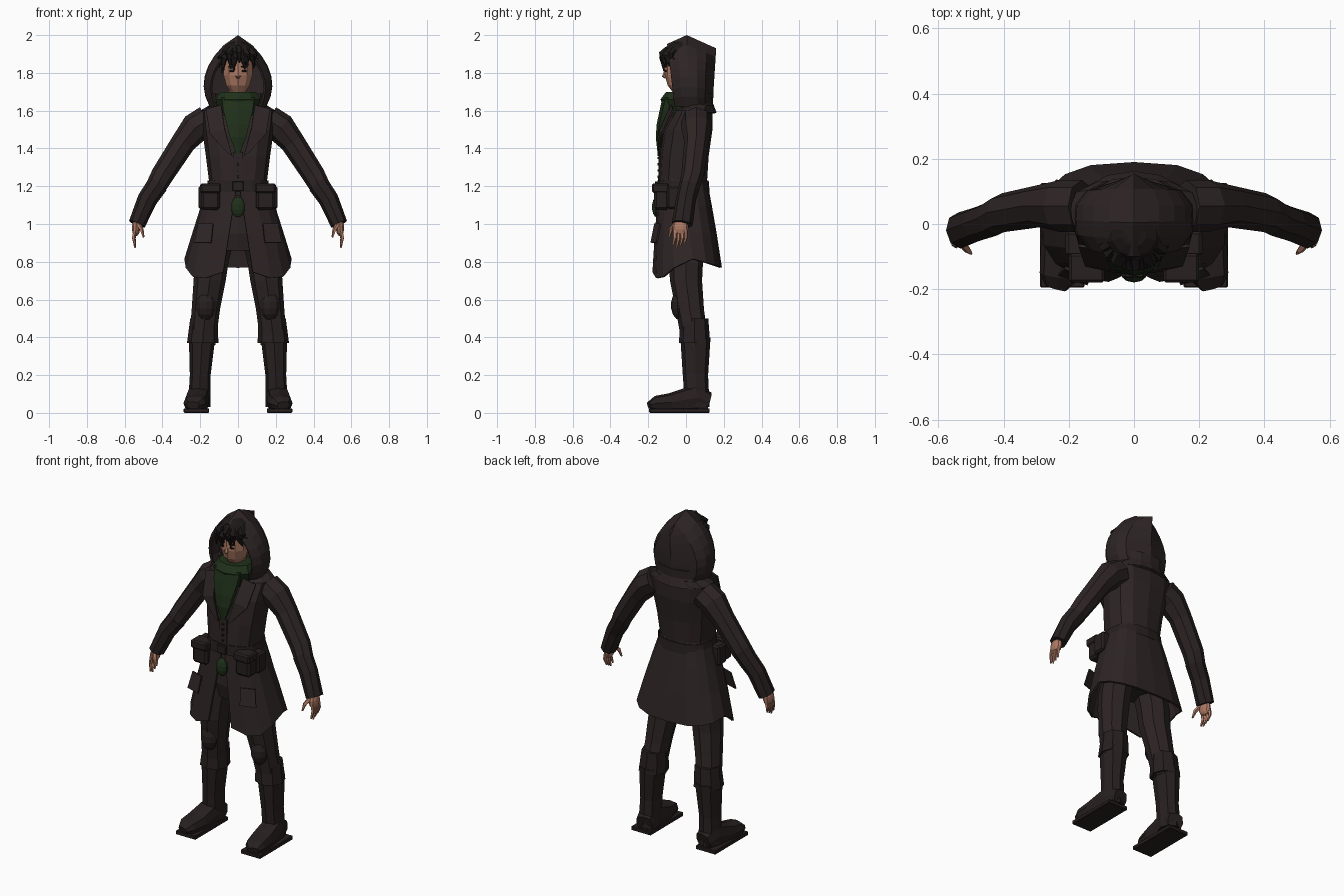
import bpy, bmesh, math, random
from mathutils import Vector

if "Cube" in bpy.data.objects:
    bpy.data.objects.remove(bpy.data.objects["Cube"])
random.seed(4)
X, Y, Z = Vector((1, 0, 0)), Vector((0, 1, 0)), Vector((0, 0, 1))


def material(name, *color):
    mat = bpy.data.materials.new(name)
    mat.use_nodes = True
    mat.diffuse_color = (*color, 1)
    shader = mat.node_tree.nodes["Principled BSDF"]
    shader.inputs["Base Color"].default_value = (*color, 1)
    return mat


cloth = material("dark brown cloth", .027, .018, .018)
leather = material("dark leather", .021, .014, .014)
black = material("black hair", .012, .009, .009)
green = material("forest green scarf", .014, .03, .01)
skin = material("skin", .43, .2, .13)


def finish(name, bm, mat, mirror=False, thickness=0):
    """Turn a bmesh into an object with optional mirror and thickness."""
    bmesh.ops.remove_doubles(bm, verts=bm.verts, dist=.0005)
    bmesh.ops.recalc_face_normals(bm, faces=bm.faces)
    mesh = bpy.data.meshes.new(name)
    bm.to_mesh(mesh)
    bm.free()
    mesh.materials.append(mat)
    ob = bpy.data.objects.new(name, mesh)
    bpy.context.collection.objects.link(ob)
    if mirror:
        ob.modifiers.new("mirror", 'MIRROR').use_clip = True
    if thickness:
        ob.modifiers.new("thickness", 'SOLIDIFY').thickness = thickness
    return ob


def grid(name, rows, mat, closed=False, caps=False, **options):
    """Bridge equal rows of points into a quad surface."""
    bm = bmesh.new()
    rows = [[bm.verts.new(point) for point in row] for row in rows]
    count = len(rows[0])
    for lower, upper in zip(rows, rows[1:]):
        for k in range(count if closed else count - 1):
            after = (k + 1) % count
            bm.faces.new((lower[k], lower[after], upper[after], upper[k]))
    if caps:
        bm.faces.new(rows[0])
        bm.faces.new(rows[-1])
    return finish(name, bm, mat, **options)


def power(value, exponent):
    return math.copysign(abs(value) ** exponent, value)


def loft(name, rings, mat, sides=8, side=X, normal=None, boxy=1, **options):
    """Closed skin through rings (x, y, z, half width, optional half depth)."""
    points = [Vector(ring[:3]) for ring in rings]
    rows = []
    for i, ring in enumerate(rings):
        ahead, behind = points[min(i + 1, len(points) - 1)], points[max(i - 1, 0)]
        n = normal or (ahead - behind).normalized()
        u = (side - n * side.dot(n)).normalized()
        v = n.cross(u)
        width, depth = ring[3], ring[-1]
        angles = [math.tau * k / sides for k in range(sides)]
        rows.append([points[i] + u * width * power(math.sin(t), boxy)
                     - v * depth * power(math.cos(t), boxy) for t in angles])
    return grid(name, rows, mat, closed=True, caps=True, **options)


def stack(name, layers, mat, sides=12, **options):
    """Loft of level layers (z, y, half width, half depth) on the centre line."""
    rings = [(0, y, z, width, depth) for z, y, width, depth in layers]
    return loft(name, rings, mat, sides, normal=Z, **options)


def ball(name, center, radii, mat, mirror=False):
    bm = bmesh.new()
    bmesh.ops.create_uvsphere(bm, u_segments=10, v_segments=7, radius=1)
    bmesh.ops.scale(bm, vec=radii, verts=bm.verts)
    bmesh.ops.translate(bm, vec=center, verts=bm.verts)
    return finish(name, bm, mat, mirror)


def block(name, center, size, mat, mirror=False):
    """Box with narrow bevelled edges."""
    bm = bmesh.new()
    bmesh.ops.create_cube(bm, size=1)
    bmesh.ops.scale(bm, vec=size, verts=bm.verts)
    bmesh.ops.translate(bm, vec=center, verts=bm.verts)
    ob = finish(name, bm, mat, mirror)
    bevel = ob.modifiers.new("bevel", 'BEVEL')
    bevel.width, bevel.segments = min(size) / 6, 1
    return ob


# Coat body
stack("coat_body", [(1.63, .06, .15, .08), (1.6, .04, .2, .1), (1.5, .01, .19, .13),
                    (1.36, -.01, .17, .13), (1.2, -.02, .15, .13)], cloth, boxy=.8)

# Flared skirt, open at the front, with hanging front corners
skirt, steps, sides = [], 4, 16
for i in range(steps):
    flare = i / (steps - 1)
    gap = .18 * flare
    row = []
    for k in range(sides + 1):
        t = gap + (math.tau - 2 * gap) * k / sides
        ahead, across = math.cos(t), math.sin(t)
        droop = abs(ahead) / 20 + max(0, ahead) * abs(across) / 7
        row.append(((.15 + .135 * flare) * power(across, .75),
                    -.015 + .02 * flare - (.125 + .06 * flare) * power(ahead, .75),
                    1.24 - .42 * flare - droop * flare ** 3))
    skirt.append(row)
grid("coat_skirt", skirt, cloth, thickness=.012)

# Lapels, pocket flaps, front placket and buttons
grid("lapels", [[(.09, -.08, 1.63), (.17, -.07, 1.61)], [(.07, -.14, 1.5), (.15, -.13, 1.48)],
                [(.03, -.15, 1.36), (.06, -.15, 1.38)]], cloth, mirror=True, thickness=.009)
grid("skirt_pockets", [[(.13, -.16, 1), (.21, -.13, 1)], [(.14, -.18, .9), (.23, -.15, .9)]],
     cloth, mirror=True, thickness=.009)
block("coat_placket", (0, -.14, 1.3), (.05, .01, .16), cloth)
for i in range(4):
    block("coat_button", (0, -.147, 1.25 + i / 30), (.012, .008, .012), leather)

# Belt, buckle, pouches and hanging sash
stack("belt", [(1.23, -.015, .16, .135), (1.17, -.015, .17, .14)], leather, sides=16, boxy=.8)
block("belt_buckle", (0, -.155, 1.2), (.06, .02, .05), leather)
block("front_pouches", (.145, -.13, 1.14), (.1, .08, .13), leather, mirror=True)
block("pouch_flaps", (.145, -.135, 1.19), (.11, .09, .05), leather, mirror=True)
block("hip_pouches", (.18, -.06, 1.14), (.06, .08, .12), leather, mirror=True)
ball("sash_knot", (0, -.155, 1.09), (.04, .025, .055), green)

# Trousers and knee guards
stack("hips", [(1.15, 0, .14, .1), (.95, 0, .16, .11), (.86, 0, .13, .09)], cloth)
loft("trousers", [(.09, 0, 1, .09), (.14, 0, .8, .09), (.15, 0, .7, .085),
                  (.17, .02, .55, .075), (.19, .05, .36, .07)], cloth, normal=Z, boxy=.9, mirror=True)
ball("knee_guards", (.17, -.03, .57), (.055, .05, .08), leather, mirror=True)

# Boots: cuff, shaft, foot and sole
loft("boot_cuffs", [(.18, .045, .5, .073), (.187, .045, .37, .083)], leather, normal=Z, boxy=.9, mirror=True)
loft("boot_shafts", [(.19, .05, .4, .07, .08), (.2, .05, .2, .055, .067), (.205, .06, .03, .06, .065)],
     leather, normal=Z, boxy=.85, mirror=True)
loft("boot_feet", [(.2, .12, .06, .05), (.21, .05, .08, .06, .07), (.22, -.08, .055, .067, .05),
                   (.23, -.16, .05, .06, .04), (.24, -.195, .04, .035, .02)], leather, boxy=.7, mirror=True)
block("boot_soles", (.22, -.035, .012), (.135, .32, .024), leather, mirror=True)

# Sleeves with flared forearm guards
loft("sleeves", [(.16, .055, 1.55, .08), (.225, .055, 1.51, .08), (.29, .055, 1.43, .065),
                 (.4, .035, 1.26, .06), (.45, .01, 1.17, .052)], cloth, side=Y, mirror=True)
loft("forearm_guards", [(.425, .02, 1.21, .056), (.48, 0, 1.13, .053), (.535, -.02, 1, .056, .045)],
     leather, side=Y, mirror=True)

# Hands
ball("palms", (.54, -.03, .98), (.023, .043, .045), skin, mirror=True)
for i in range(4):
    y = -.06 + i / 50
    reach = .095 - abs(i - 1) / 100
    loft("fingers", [(.545, y, .97, .011), (.552, y, .97 - reach / 2, .01), (.545, y - .01, .97 - reach, .005)],
         skin, sides=5, side=Y, mirror=True)
loft("thumbs", [(.53, -.055, 1, .013), (.51, -.08, .97, .011), (.5, -.09, .93, .005)],
     skin, sides=5, side=Y, mirror=True)

# Hood: arched sections from the face rim to the back seam
arches, spans, levels = [], 5, 7
for i in range(spans + 1):
    s = i / spans
    away = abs(s - .4) / .6
    arch = []
    for k in range(levels + 1):
        down = k / levels
        width = .182 * math.sin(math.pi * .72 * down) ** .75 * (1 - away ** 4)
        top, bottom = -.1 + .26 * s, -.06 + .2 * s
        arch.append((width, top + (bottom - top) * down, 2 - .38 * down - .07 * away * (1 - down)))
    arches.append(arch)
grid("hood", arches, cloth, mirror=True, thickness=.012)

# Hood collar wrapping the back of the neck
collar = []
for z, radius in ((1.69, .155), (1.64, .15), (1.59, .18)):
    angles = [math.pi * (-.22 + 1.44 * k / 10) for k in range(11)]
    collar.append([(radius * math.cos(t), .045 + radius * .65 * math.sin(t), z) for t in angles])
grid("hood_collar", collar, cloth, thickness=.015)

# Head and face
ball("head", (0, -.03, 1.82), (.083, .085, .14), skin)
stack("neck", [(1.75, 0, .045, .045), (1.6, .01, .05, .05)], skin, sides=8)
stack("nose", [(1.82, -.105, .006, .006), (1.78, -.115, .013, .013), (1.77, -.105, .007, .006)], skin, sides=5)
block("eyes", (.033, -.108, 1.81), (.024, .009, .009), black, mirror=True)
block("eyebrows", (.034, -.108, 1.833), (.034, .009, .008), black, mirror=True)

# Hair: cap with swept tufts along the brow
ball("hair_cap", (0, -.03, 1.9), (.09, .09, .07), black)
tufts = 17
for i in range(tufts):
    angle = 2.5 * (i / (tufts - 1) - .5) + random.uniform(-.07, .07)
    outward = Vector((math.sin(angle), -math.cos(angle), 0))
    root = Vector((0, -.03, random.uniform(1.89, 1.93))) + outward * .07
    middle = root + outward * .03 - Z * .02
    tip = middle + X * random.uniform(-.02, .02) + Y * .01 - Z * random.uniform(.04, .08)
    loft("hair_tuft", [(*root, .02), (*middle, .017), (*tip, .003)], black, sides=5)

# Scarf: neck wrap and hanging front drape
stack("scarf_wrap", [(1.7, -.025, .1, .08), (1.66, -.035, .125, .1), (1.57, -.01, .1, .09)], green, sides=10)
stack("scarf_drape", [(1.67, -.09, .1, .035), (1.6, -.11, .09, .03), (1.53, -.125, .07, .03),
                      (1.46, -.14, .05, .02), (1.37, -.14, .01, .01)], green, sides=6)
